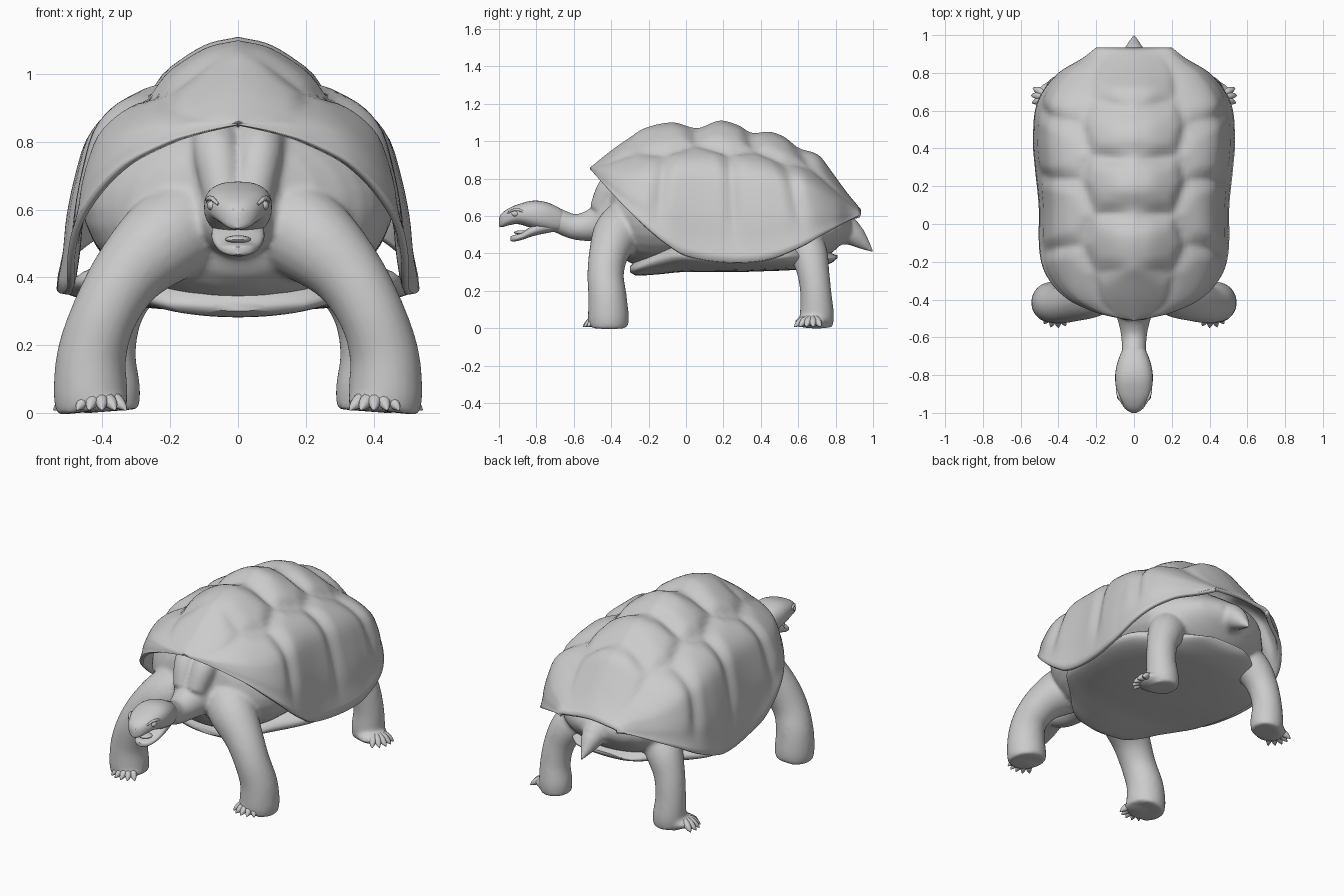
import bpy, bmesh, math
from mathutils import Vector

if "Cube" in bpy.data.objects:
    bpy.data.objects.remove(bpy.data.objects["Cube"])

grey = bpy.data.materials.new("stone grey")
grey.diffuse_color = (0.6, 0.6, 0.6, 1)
grey.use_nodes = True
grey.node_tree.nodes["Principled BSDF"].inputs["Base Color"].default_value = grey.diffuse_color


def curve(table, t):
    """Smooth interpolation through rows of (parameter, value, value...)."""
    n = len(table)
    i = max(k for k in range(n - 1) if table[k][0] <= t or k == 0)
    a, b = table[i], table[i + 1]
    h = b[0] - a[0]
    s = min(max((t - a[0]) / h, 0), 1)
    p, q = table[max(i - 1, 0)], table[min(i + 2, n - 1)]
    out = []
    for c in range(1, len(a)):
        m0 = (b[c] - p[c]) / (b[0] - p[0]) * h
        m1 = (q[c] - a[c]) / (q[0] - a[0]) * h
        out.append((2*s**3 - 3*s*s + 1)*a[c] + (s**3 - 2*s*s + s)*m0
                   + (3*s*s - 2*s**3)*b[c] + (s**3 - s*s)*m1)
    return out


def ease(t):
    t = min(max(t, 0), 1)
    return t * t * (3 - 2 * t)


def finish(name, bm, angle=50):
    bmesh.ops.recalc_face_normals(bm, faces=bm.faces)
    me = bpy.data.meshes.new(name)
    bm.to_mesh(me)
    bm.free()
    me.materials.append(grey)
    ob = bpy.data.objects.new(name, me)
    bpy.context.collection.objects.link(ob)
    bpy.ops.object.select_all(action='DESELECT')
    bpy.context.view_layer.objects.active = ob
    ob.select_set(True)
    bpy.ops.object.shade_smooth_by_angle(angle=math.radians(angle))
    return ob


def loft(bm, rings, closed=True):
    vs = [[bm.verts.new(p) for p in r] for r in rings]
    n = len(rings[0])
    for r0, r1 in zip(vs, vs[1:]):
        for j in range(n if closed else n - 1):
            k = (j + 1) % n
            bm.faces.new((r0[j], r0[k], r1[k], r1[j]))
    if closed:
        bm.faces.new(vs[0])
        bm.faces.new(vs[-1])


def tube(bm, rows, n=20, steps=24, side=1):
    """Round limb through rows of (x, y, z, radius)."""
    tab = [(i,) + tuple(r) for i, r in enumerate(rows)]
    pts = [curve(tab, (len(rows) - 1) * i / steps) for i in range(steps + 1)]
    rings = []
    for i, p in enumerate(pts):
        d = (Vector(pts[min(i + 1, steps)][:3]) - Vector(pts[max(i - 1, 0)][:3])).normalized()
        u = d.cross(Vector((0.3, -1, 0.1)) if abs(d.y) < 0.8 else Vector((0, 0, 1))).normalized()
        v = d.cross(u)
        ring = []
        for j in range(n):
            a = 2 * math.pi * j / n
            q = Vector(p[:3]) + (u * math.cos(a) + v * math.sin(a)) * p[3]
            ring.append((q.x * side, q.y, q.z))
        rings.append(ring)
    loft(bm, rings)


def hull(bm, rows, n=32, steps=30, power=1.0):
    """Loft along y through rows of (y, half width, bottom, top)."""
    rings = []
    for i in range(steps + 1):
        y = rows[0][0] + (rows[-1][0] - rows[0][0]) * i / steps
        w, b, t = curve(rows, y)
        ring = []
        for j in range(n):
            a = 2 * math.pi * j / n
            c, s = math.cos(a), math.sin(a)
            ring.append((w * math.copysign(abs(c)**power, c), y,
                         (b + t) / 2 + (t - b) / 2 * math.copysign(abs(s)**power, s)))
        rings.append(ring)
    loft(bm, rings)


def ball(bm, c, r):
    res = bmesh.ops.create_uvsphere(bm, u_segments=20, v_segments=12, radius=1)
    for v in res["verts"]:
        v.co = Vector((v.co.x * r[0] + c[0], v.co.y * r[1] + c[1], v.co.z * r[2] + c[2]))


# shell: domed sheet with grooved scutes, thickened
outline = [(-.512, .004), (-.495, .10), (-.47, .2), (-.4, .35), (-.28, .46), (-.15, .5), (.1, .505),
           (.3, .525), (.45, .535), (.65, .51), (.8, .4), (.88, .27), (.935, .2)]
rim = [(-.512, .85), (-.4, .725), (-.3, .62), (-.2, .53), (-.1, .45), (0, .39), (.2, .355),
       (.42, .365), (.6, .43), (.75, .51), (.935, .61)]
crest = [(-.512, .86), (-.4, .95), (-.3, 1.02), (-.22, 1.07), (-.07, 1.1), (.06, 1.07), (.18, 1.11),
         (.28, 1.085), (.35, 1.045), (.45, 1.05), (.53, 1.02), (.6, .965), (.71, .925),
         (.77, .85), (.85, .74), (.935, .635)]
flank = [(-.512, .86), (-.3, 1.015), (-.05, 1.08), (.2, 1.09), (.45, 1.035), (.7, .9), (.935, .635)]
arch = [(0, 0, 1), (.15, .19, .965), (.3, .41, .88), (.4, .54, .81), (.52, .72, .735),
        (.62, .83, .64), (.7, .885, .51), (.82, .94, .31), (.92, .965, .15), (1, 1, 0)]
scutes = [(0, y) for y in (-.36, -.09, .2, .47, .74)]
scutes += [(.72, y) for y in (-.24, .07, .36, .6)]
rings = []
N, M = 90, 32
for i in range(N + 1):
    y = -.512 + 1.447 * (i / N)**1.2
    (w,), (r,), (t0,), (t1,) = (curve(c, y) for c in (outline, rim, crest, flank))
    flat = .38 * ease((-.0 - y) / .35) + .2 * ease((y - .6) / .25)
    ring = []
    for j in range(-M, M + 1):
        f = abs(j) / M
        u, v = curve(arch, f)
        v += (1 - u**1.5 - v) * flat
        t = t0 + (t1 - t0) * ease((u - .1) / .45)
        ys = y - .3 * f * (y - .1)
        d = sorted(math.hypot((f - sx) * .55, ys - sy) for sx, sy in scutes)
        fade = ease(f * 4) * ease((1 - f) * 4) * ease(min(y + .512, .935 - y) * 5)
        k = 1 + (ease(.3 + (d[1] - d[0]) / .16) - .85) * .055 * fade
        ring.append((math.copysign(w * u * k, j), y, r + (t - r) * v * k))
    rings.append(ring)
bm = bmesh.new()
loft(bm, rings, closed=False)
shell = finish("shell", bm)
mod = shell.modifiers.new("thickness", 'SOLIDIFY')
mod.thickness = .022
mod.offset = -1

# belly plate, bridged out to the shell rim
bm = bmesh.new()
hull(bm, [(-.3, .08, .30, .33), (-.27, .2, .283, .36), (-.15, .34, .288, .44), (-.03, .465, .30, .48),
          (.1, .495, .30, .45), (.25, .512, .30, .43), (.42, .52, .305, .44), (.55, .47, .31, .46),
          (.68, .30, .32, .44), (.78, .19, .35, .40), (.81, .12, .375, .39)], n=40, steps=40)
finish("belly_plate", bm)

# skin: trunk, neck, limbs and tail fused into one surface
bm = bmesh.new()
hull(bm, [(-.42, .08, .47, .76), (-.39, .21, .42, .8), (-.3, .36, .35, .86), (-.15, .44, .315, .9),
          (.2, .46, .31, .95), (.6, .42, .325, .8), (.75, .3, .38, .7), (.83, .22, .45, .64),
          (.88, .1, .5, .6)])
tube(bm, [(0, -.25, .68, .2), (0, -.4, .585, .135), (0, -.5, .55, .09), (0, -.6, .543, .068),
          (0, -.7, .582, .066), (0, -.79, .605, .07)])
for x in (-.04, .04):
    tube(bm, [(x * 1.8, -.3, .83, .07), (x * 1.5, -.4, .755, .07), (x, -.46, .63, .06)])
tube(bm, [(0, .66, .56, .13), (0, .8, .54, .1), (0, .88, .51, .072), (0, .94, .462, .042),
          (0, 1.003, .405, .005)])
for s in (1, -1):
    # front and hind legs
    tube(bm, [(.43, -.415, .005, .105), (.435, -.415, .06, .11), (.432, -.42, .17, .103),
              (.395, -.43, .29, .098), (.325, -.41, .41, .108), (.22, -.36, .51, .135),
              (.1, -.26, .58, .15)], side=s)
    ball(bm, (s * .42, -.44, .035), (.095, .088, .034))
    tube(bm, [(.375, .7, .005, .085), (.38, .7, .07, .092), (.385, .695, .18, .084),
              (.365, .68, .3, .087), (.31, .65, .41, .105), (.2, .56, .52, .13)], side=s)
    ball(bm, (s * .43, .67, .035), (.09, .09, .034))
skin = finish("skin", bm)
mod = skin.modifiers.new("fuse", 'REMESH')
mod.mode = 'VOXEL'
mod.voxel_size = .011
mod.use_smooth_shade = True
mod = skin.modifiers.new("soften", 'SMOOTH')
mod.factor = .5
mod.iterations = 10

# claws: fans of small cones on every foot
bm = bmesh.new()
for s in (1, -1):
    for cx, cy, aim, rad in ((.41, -.44, -95, .07), (.435, .675, -18, .07)):
        for k in range(5):
            a = math.radians(aim + (k - 2) * 21)
            d = Vector((math.cos(a), math.sin(a), 0))
            c = Vector((cx, cy, 0)) + d * rad
            e = c + d * .04
            tube(bm, [(c.x - d.x * .03, c.y - d.y * .03, .05, .02), (c.x, c.y, .036, .021),
                      (e.x - d.x * .015, e.y - d.y * .015, .02, .013), (e.x, e.y, .008, .002)],
                 n=10, steps=8, side=s)
finish("claws", bm)

# head with hooked upper beak
bm = bmesh.new()
hull(bm, [(-1.0, .012, .545, .592), (-.985, .04, .54, .615), (-.95, .066, .55, .64),
          (-.9, .088, .557, .662), (-.82, .1, .535, .682), (-.75, .092, .52, .675),
          (-.68, .068, .515, .645), (-.64, .045, .53, .615)], power=.8)
finish("head", bm)

# lower jaw and tongue
bm = bmesh.new()
hull(bm, [(-.938, .012, .468, .49), (-.925, .04, .463, .497), (-.88, .062, .472, .51),
          (-.82, .078, .492, .55), (-.74, .07, .51, .58), (-.68, .05, .52, .57)], power=.8)
finish("lower_jaw", bm)
bm = bmesh.new()
ball(bm, (0, -.875, .512), (.038, .045, .012))
finish("tongue", bm)

# eyes, brows and nostrils
eyes, brows, nose = bmesh.new(), bmesh.new(), bmesh.new()
for s in (1, -1):
    ball(eyes, (s * .076, -.912, .612), (.015, .02, .015))
    tube(brows, [(.058, -.955, .615, .004), (.076, -.925, .632, .007), (.088, -.89, .632, .007),
                 (.09, -.865, .618, .004)], n=10, steps=10, side=s)
    ball(nose, (s * .012, -.99, .597), (.006, .006, .005))
finish("eyes", eyes)
finish("brows", brows)
finish("nostrils", nose)
